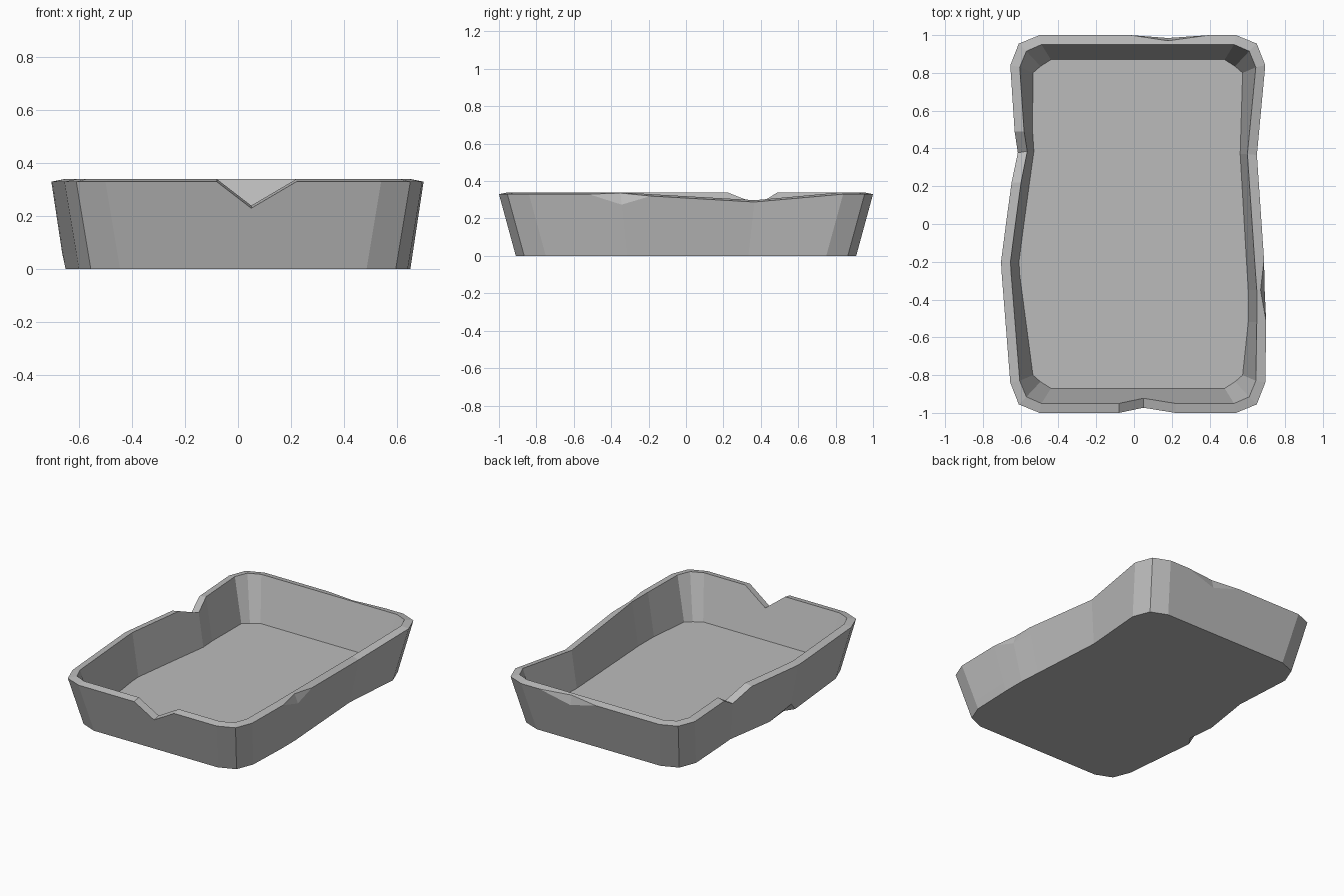
import bpy
import bmesh
from mathutils import Vector

cube = bpy.data.objects.get("Cube")
if cube:
    bpy.data.objects.remove(cube, do_unlink=True)

RIM_OUT, RIM_IN, FLOOR = 0.33, 0.34, 0.05
CENTRE = 0.02

# Rounded corner: outer point, then its insets to the base, inner rim and floor
CORNER = [
    ((0.52, 1.0), (0.055, 0.09), (0.01, 0.05), (0.06, 0.13)),
    ((0.63, 0.955), (0.055, 0.09), (0.04, 0.04), (0.115, 0.12)),
    ((0.675, 0.84), (0.055, 0.09), (0.05, 0.01), (0.12, 0.04)),
]

# Points along each side: position, depth of the notch in the rim, chip
FRONT = [(-0.08, -1, 0, ""), (0.05, -1, 0.1, ""), (0.22, -1, 0, "")]
RIGHT = [(0.70, -0.52, 0, ""), (0.70, -0.35, 0, "rim"),
         (0.69, -0.19, 0.01, ""), (0.657, 0.37, 0.042, "")]
BACK = [(0.40, 1, 0, ""), (0.18, 1, 0, "rim"), (-0.02, 1, 0, "")]
LEFT = [(-0.632, 0.49, 0, ""), (-0.625, 0.385, 0.065, ""), (-0.648, 0.22, 0, ""),
        (-0.678, 0.0, 0, ""), (-0.704, -0.2, 0, "base"), (-0.70, -0.27, 0, "")]


def column(outer, base, inner, floor, drop=0, chip=""):
    """One vertical section of the wall, from the base over the rim to the floor."""
    low = Vector((*base, 0))
    top = low.lerp(Vector((*outer, RIM_OUT)), 1 - drop / RIM_OUT)
    deep = Vector((*floor, FLOOR))
    rim = deep.lerp(Vector((*inner, RIM_IN)), 1 - drop / (RIM_IN - FLOOR))
    points = [low, low.lerp(top, 0.18), low.lerp(top, 0.83), top, rim, deep]
    if chip == "rim":
        points[3] = top.lerp(rim, 0.6)
    if chip == "base":
        points[0] = low + Vector((0.045, 0, 0))
    return points, chip


def corner(sx, sy):
    result = []
    for (x, y), *insets in CORNER:
        spots = [(CENTRE + sx * x, sy * y)]
        spots += [(CENTRE + sx * (x - dx), sy * (y - dy)) for dx, dy in insets]
        result.append(column(*spots))
    return result if sx * sy < 0 else result[::-1]


def side(points, across):
    result = []
    for x, y, drop, chip in points:
        if across:
            s = 1 if y > 0 else -1
            spots = [(x, y - s * d) for d in (0, 0.09, 0.05, 0.13)]
        else:
            s = 1 if x > 0 else -1
            spots = [(x, y), (x - s * 0.05, y * 0.9),
                     (x - s * 0.05, y), (x - s * 0.095, y)]
        result.append(column(*spots, drop, chip))
    return result


columns = (side(FRONT, True) + corner(1, -1) + side(RIGHT, False) + corner(1, 1)
           + side(BACK, True) + corner(-1, 1) + side(LEFT, False) + corner(-1, -1))

# Tray shell
bm = bmesh.new()
grid = [[bm.verts.new(p) for p in points] for points, _ in columns]
for i, now in enumerate(grid):
    j = (i + 1) % len(grid)
    nxt = grid[j]
    for r in range(len(now) - 1):
        a, b, c, d = now[r], nxt[r], nxt[r + 1], now[r + 1]
        # Split the quads around a chip so that it reads as a flat broken facet
        chipped_row = {"rim": 2, "base": 0}
        at_now = chipped_row.get(columns[i][1]) == r
        at_next = chipped_row.get(columns[j][1]) == r
        if at_now or at_next:
            rising = at_now if r else at_next
            pieces = [(a, b, c), (a, c, d)] if rising else [(a, b, d), (b, c, d)]
        else:
            pieces = [(a, b, c, d)]
        for piece in pieces:
            bm.faces.new(piece)

# Underside and inner floor
bm.faces.new([points[0] for points in reversed(grid)])
bm.faces.new([points[-1] for points in grid])
bmesh.ops.recalc_face_normals(bm, faces=bm.faces)

mesh = bpy.data.meshes.new("chipped_tray")
bm.to_mesh(mesh)
bm.free()
tray = bpy.data.objects.new("chipped_tray", mesh)
bpy.context.collection.objects.link(tray)

# Stone colour
stone = bpy.data.materials.new("grey_stone")
stone.use_nodes = True
grey = (0.5, 0.5, 0.5, 1)
stone.diffuse_color = grey
stone.node_tree.nodes["Principled BSDF"].inputs["Base Color"].default_value = grey
mesh.materials.append(stone)
